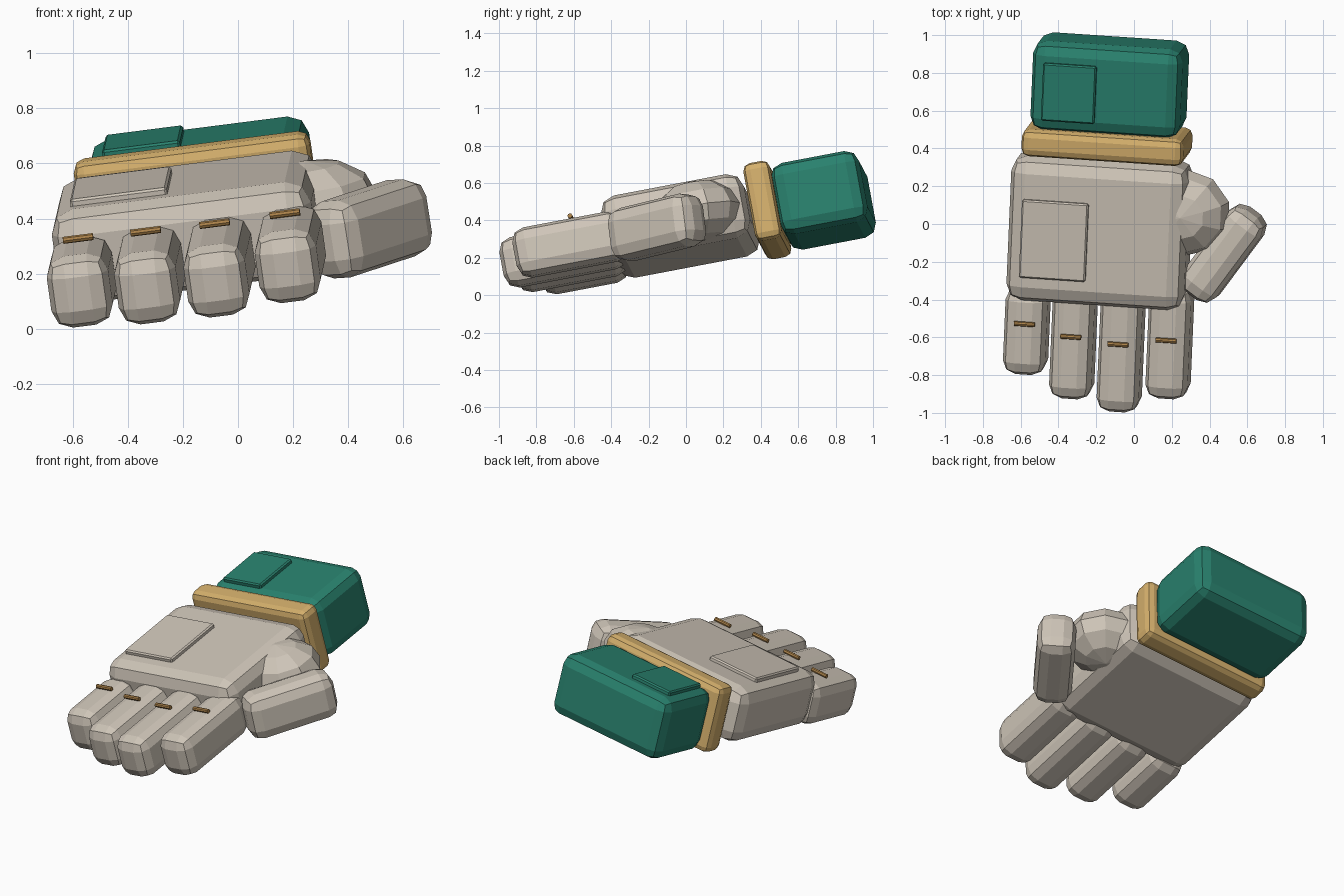
import bpy, bmesh, math
from mathutils import Vector, Matrix

if "Cube" in bpy.data.objects:
    bpy.data.objects.remove(bpy.data.objects["Cube"])


def material(name, rgb):
    m = bpy.data.materials.new(name)
    m.diffuse_color = (*rgb, 1)
    m.use_nodes = True
    m.node_tree.nodes["Principled BSDF"].inputs["Base Color"].default_value = m.diffuse_color
    return m


GREY = material("warm_grey", (0.62, 0.56, 0.48))
GREEN = material("deep_green", (0.022, 0.22, 0.155))
GOLD = material("gold", (0.66, 0.43, 0.15))
BRONZE = material("bronze", (0.42, 0.23, 0.07))


def frame(back, side):
    """Rotation whose y axis follows back and whose x axis is close to side."""
    v = Vector(back).normalized()
    u = Vector(side)
    u = (u - v * u.dot(v)).normalized()
    return Matrix((u, v, u.cross(v))).transposed()


# The whole hand is pitched, rolled and slightly turned
HAND = frame((0.043, 1, 0.19), (1, -0.055, 0.13))
THUMB = frame((0.58, 0.78, 0.19), (0.8, -0.6, 0.05))


def finish(name, bm, mat, center, rot):
    me = bpy.data.meshes.new(name)
    bmesh.ops.transform(bm, matrix=Matrix.Translation(center) @ rot.to_4x4(), verts=bm.verts)
    bmesh.ops.recalc_face_normals(bm, faces=bm.faces)
    bm.to_mesh(me)
    bm.free()
    me.materials.append(mat)
    ob = bpy.data.objects.new(name, me)
    bpy.context.collection.objects.link(ob)
    return ob


def block(name, mat, center, size, bevel, rot=HAND, segments=2):
    bm = bmesh.new()
    bmesh.ops.create_cube(bm, size=1)
    bmesh.ops.scale(bm, vec=size, verts=bm.verts)
    bmesh.ops.bevel(bm, geom=bm.edges[:], offset=bevel, segments=segments,
                    profile=0.5, affect='EDGES', clamp_overlap=True)
    return finish(name, bm, mat, center, rot)


# Palm, wrist band and sleeve cuff
palm_c = Vector((-0.18, -0.03, 0.37))
cuff_c = Vector((-0.128, 0.735, 0.507))
block("palm", GREY, palm_c, (0.95, 0.78, 0.35), 0.085)
block("wrist_band", GOLD, (-0.143, 0.435, 0.455), (0.865, 0.145, 0.425), 0.04)
block("sleeve_cuff", GREEN, cuff_c, (0.80, 0.48, 0.39), 0.07)

# Raised plates on the back of the palm and on the cuff
block("palm_plate", GREY, palm_c + HAND @ Vector((-0.22, -0.04, 0.18)),
      (0.355, 0.42, 0.04), 0.008, segments=1)
block("cuff_plate", GREEN, cuff_c + HAND @ Vector((-0.19, -0.02, 0.20)),
      (0.285, 0.31, 0.04), 0.008, segments=1)

# Fingers: centre x, tip y, height at y = -0.65, then knuckle bar x, y, z
FINGERS = {
    "little": (-0.567, -0.79, 0.152, -0.58, -0.53, 0.328),
    "ring": (-0.32, -0.92, 0.188, -0.335, -0.598, 0.354),
    "middle": (-0.067, -0.99, 0.226, -0.085, -0.638, 0.382),
    "index": (0.19, -0.92, 0.265, 0.17, -0.617, 0.418),
}
for name, (x, tip, z, bx, by, bz) in FINGERS.items():
    y = (tip - 0.32) / 2
    block(name + "_finger", GREY, (x, y, z + 0.19 * (y + 0.65)),
          (0.225, (-0.32 - tip) * 1.0, 0.265), 0.07)
    bm = bmesh.new()
    bmesh.ops.create_cone(bm, cap_ends=True, segments=8, radius1=0.013, radius2=0.013,
                          depth=0.11, matrix=Matrix.Rotation(math.pi / 2, 4, 'Y'))
    finish(name + "_knuckle_bar", bm, BRONZE, (bx, by, bz), HAND)

# Thumb: rounded base and straight end segment
bm = bmesh.new()
bmesh.ops.create_uvsphere(bm, u_segments=10, v_segments=6, radius=1)
bmesh.ops.scale(bm, vec=(0.25, 0.235, 0.165), verts=bm.verts)
finish("thumb_base", bm, GREY, (0.265, 0.06, 0.45), HAND)
block("thumb_end", GREY, (0.473, -0.155, 0.363), (0.225, 0.55, 0.285), 0.075, THUMB)
